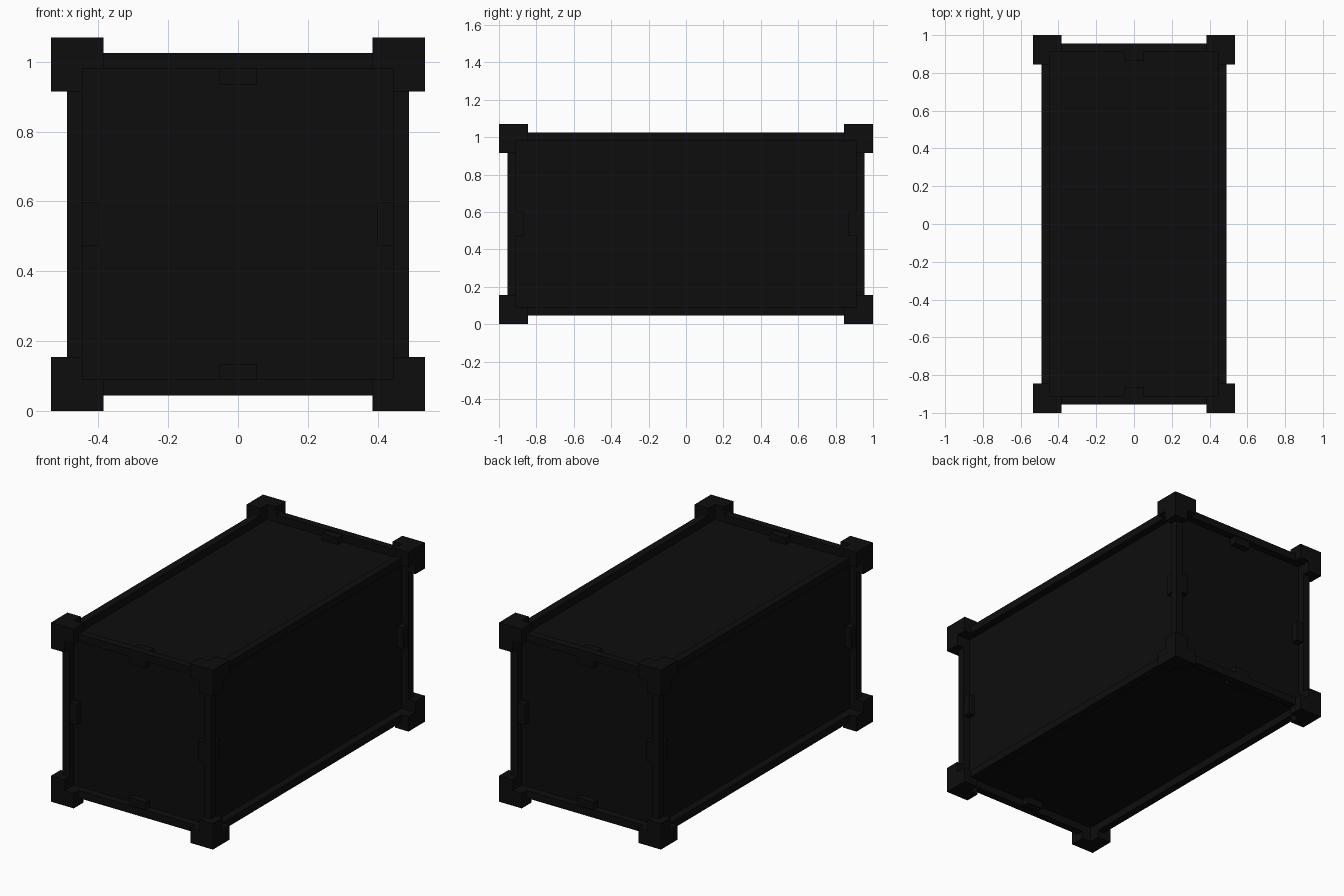
import bpy, bmesh
from itertools import product
from mathutils import Vector

if "Cube" in bpy.data.objects:
    bpy.data.objects.remove(bpy.data.objects["Cube"])

CZ = 0.535                              # height of the centre
OUT = Vector((0.535, 1.0, 0.535))       # outside of corner fittings
BAR = Vector((0.49, 0.955, 0.49))       # outside of frame bars
CORE = Vector((0.445, 0.91, 0.445))     # recessed panels
ARM = Vector((0.385, 0.845, 0.38))      # where the corner arms end

mat = bpy.data.materials.new("black")
mat.diffuse_color = (0.004, 0.004, 0.004, 1)
mat.use_nodes = True
mat.node_tree.nodes["Principled BSDF"].inputs["Base Color"].default_value = mat.diffuse_color


def make(name, boxes):
    """One object from (low, high) boxes measured from the centre."""
    bm = bmesh.new()
    for lo, hi in boxes:
        vs = bmesh.ops.create_cube(bm, size=1)["verts"]
        for v in vs:
            v.co = Vector([(hi if c > 0 else lo)[i] for i, c in enumerate(v.co)])
    bmesh.ops.recalc_face_normals(bm, faces=bm.faces)
    me = bpy.data.meshes.new(name)
    bm.to_mesh(me)
    bm.free()
    me.materials.append(mat)
    ob = bpy.data.objects.new(name, me)
    ob.location.z = CZ
    bpy.context.collection.objects.link(ob)


def flip(lo, hi, signs):
    a = [l * s for l, s in zip(lo, signs)]
    b = [h * s for h, s in zip(hi, signs)]
    return Vector(map(min, a, b)), Vector(map(max, a, b))


def along_edges(axis, inner, outer, half):
    """Boxes centred on the four edges that run along one axis."""
    lo, hi = inner.copy(), outer.copy()
    lo[axis], hi[axis] = -half, half
    others = [i for i in range(3) if i != axis]
    out = []
    for s in product((-1, 1), repeat=2):
        signs = [1, 1, 1]
        signs[others[0]], signs[others[1]] = s
        out.append(flip(lo, hi, signs))
    return out


# Recessed panels on all six sides
make("panel_body", [(-CORE, CORE)])

# Twelve frame bars
make("frame_bars", [b for a in range(3) for b in along_edges(a, CORE, BAR, ARM[a])])

# Eight corner fittings, each a block with three arms along the edges
parts = [(CORE, OUT)]
for a in range(3):
    lo, hi = CORE.copy(), OUT.copy()
    lo[a], hi[a] = ARM[a], CORE[a]
    parts.append((lo, hi))
make("corner_fittings", [flip(lo, hi, s) for s in product((-1, 1), repeat=3)
                         for lo, hi in parts])

# Clips halfway along the edges of both ends
step_in = Vector((0.045, 0.045, 0.045))
skin = Vector((0.005, 0.005, 0.005))
make("edge_clips", along_edges(0, CORE - step_in, BAR - skin, 0.053)
     + along_edges(2, CORE - step_in, BAR - skin, 0.062))
